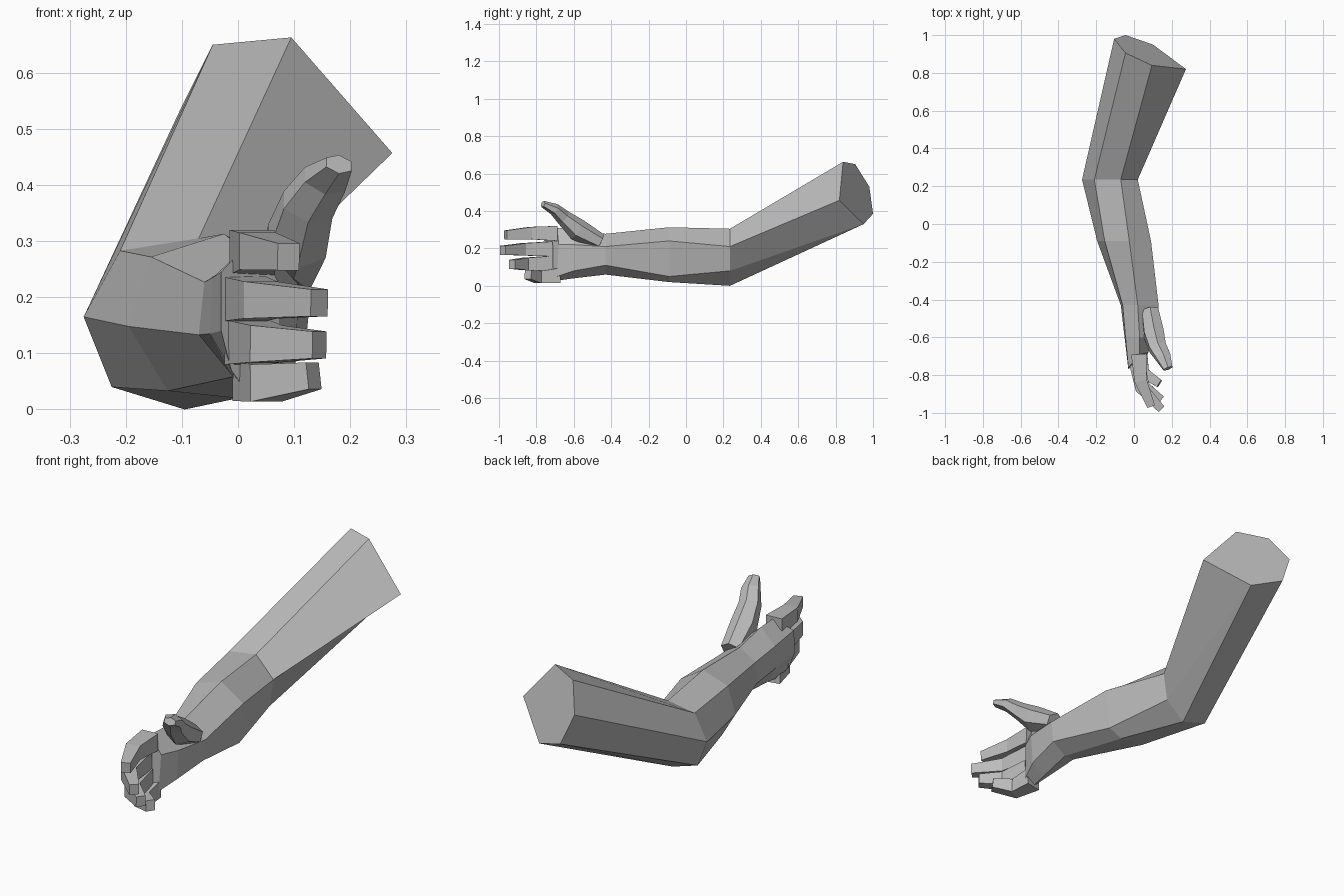
import bpy, bmesh
from mathutils import Vector
from math import cos, sin, tau

default_cube = bpy.data.objects.get("Cube")
if default_cube:
    bpy.data.objects.remove(default_cube, do_unlink=True)

# Single plain grey for the whole model
grey = bpy.data.materials.new("plain_grey")
grey.use_nodes = True
grey_value = (0.5, 0.5, 0.5, 1.0)
grey.diffuse_color = grey_value
grey.node_tree.nodes["Principled BSDF"].inputs["Base Color"].default_value = grey_value


def loft(name, rings):
    """Skin a sequence of equal-sized closed rings and cap both ends."""
    bm = bmesh.new()
    loops = [[bm.verts.new(point) for point in ring] for ring in rings]
    count = len(loops[0])
    for near, far in zip(loops, loops[1:]):
        for i in range(count):
            j = (i + 1) % count
            bm.faces.new((near[i], near[j], far[j], far[i]))
    bm.faces.new(loops[0])
    bm.faces.new(loops[-1])
    bmesh.ops.remove_doubles(bm, verts=bm.verts[:], dist=0.0005)
    bmesh.ops.recalc_face_normals(bm, faces=bm.faces[:])
    mesh = bpy.data.meshes.new(name)
    bm.to_mesh(mesh)
    bm.free()
    mesh.materials.append(grey)
    part = bpy.data.objects.new(name, mesh)
    bpy.context.collection.objects.link(part)
    return part


def flat_ring(y, outline):
    """Cross-section of the limb standing across the y axis."""
    return [(x, y, z) for x, z in outline]


def digit(name, path, sizes, across, sides, turn):
    """Tapered finger following a path; sizes are (depth, width) half extents."""
    points = [Vector(p) for p in path]
    across = Vector(across)
    rings = []
    for i, point in enumerate(points):
        before = points[max(i - 1, 0)]
        after = points[min(i + 1, len(points) - 1)]
        along = (after - before).normalized()
        wide = (across - along * across.dot(along)).normalized()
        deep = along.cross(wide)
        depth, width = sizes[i]
        ring = []
        for k in range(sides):
            angle = tau * (k + turn) / sides
            ring.append(point + deep * depth * cos(angle) + wide * width * sin(angle))
        rings.append(ring)
    return loft(name, rings)


# Limb cross-sections, listed from the top round the back of the arm
shoulder = [(0.095, 0.84, 0.663), (-0.045, 0.905, 0.65), (-0.105, 0.98, 0.53),
            (-0.045, 1.0, 0.385), (0.10, 0.95, 0.33), (0.10, 0.95, 0.33),
            (0.275, 0.82, 0.457)]
elbow = flat_ring(0.235, [(-0.07, 0.305), (-0.21, 0.283), (-0.275, 0.165),
                          (-0.225, 0.04), (-0.095, 0), (0, 0.08), (0.02, 0.21)])
forearm = flat_ring(-0.09, [(-0.025, 0.313), (-0.155, 0.272), (-0.195, 0.148),
                            (-0.125, 0.033), (0, 0.02), (0.07, 0.05), (0.09, 0.24)])
wrist = flat_ring(-0.43, [(0.02, 0.278), (-0.06, 0.227), (-0.07, 0.133),
                          (0, 0.06), (0.05, 0.06), (0.12, 0.11), (0.13, 0.21)])
palm = flat_ring(-0.6, [(0.03, 0.305), (-0.045, 0.235), (-0.05, 0.135),
                        (-0.01, 0.06), (0.03, 0.04), (0.1, 0.08), (0.11, 0.22)])
knuckles = [(0.03, -0.69, 0.31), (-0.03, -0.76, 0.245), (-0.03, -0.77, 0.14),
            (-0.012, -0.75, 0.07), (0.02, -0.71, 0.025), (0.07, -0.69, 0.05),
            (0.075, -0.68, 0.22)]
loft("arm_and_palm", [shoulder, elbow, forearm, wrist, palm, knuckles])

# Four box-like fingers curling towards the palm side
finger_paths = {
    "index_finger": [(0.025, -0.69, 0.28), (0.035, -0.83, 0.282), (0.09, -0.965, 0.272)],
    "middle_finger": [(0.01, -0.72, 0.197), (0.04, -0.87, 0.195), (0.145, -0.98, 0.19)],
    "ring_finger": [(0.015, -0.72, 0.12), (0.05, -0.86, 0.117), (0.145, -0.93, 0.115)],
    "little_finger": [(0.03, -0.68, 0.055), (0.05, -0.79, 0.047), (0.135, -0.845, 0.06)],
}
corner = 2 ** 0.5
finger_sizes = [(0.04 * corner, 0.04 * corner), (0.033 * corner, 0.033 * corner),
                (0.021 * corner, 0.024 * corner)]
for finger, path in finger_paths.items():
    digit(finger, path, finger_sizes, (0, 0, 1), 4, 0.5)

# Thumb rising from the wrist on the palm side
thumb_path = [(0.085, -0.46, 0.235), (0.105, -0.58, 0.30), (0.125, -0.655, 0.365),
              (0.155, -0.705, 0.41), (0.18, -0.765, 0.437)]
thumb_sizes = [(0.045, 0.05), (0.06, 0.06), (0.042, 0.052), (0.032, 0.045), (0.018, 0.028)]
digit("thumb", thumb_path, thumb_sizes, (1, 0, 0), 6, 0)
